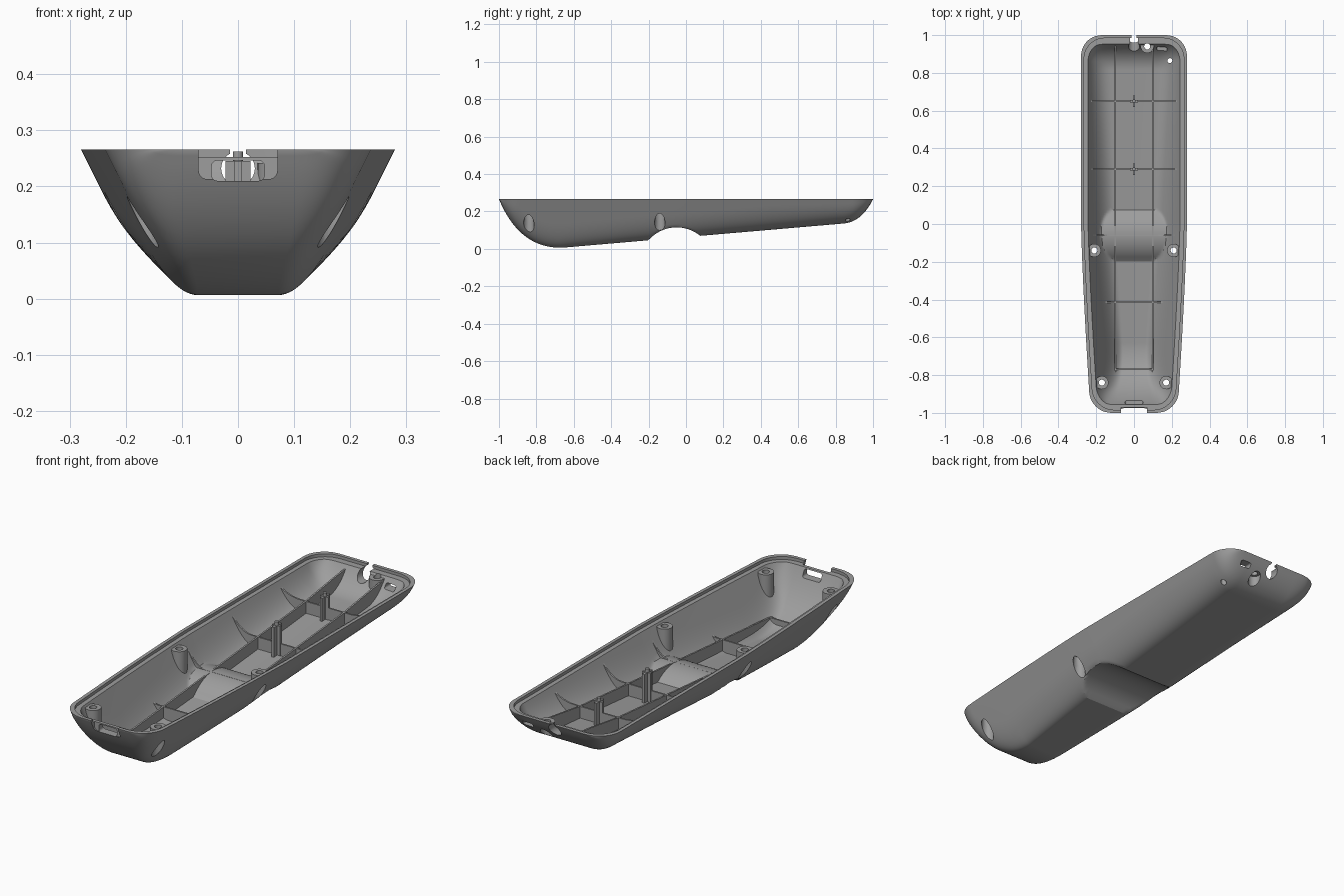
import bpy, bmesh, math
from mathutils import Matrix, Vector

if "Cube" in bpy.data.objects:
    bpy.data.objects.remove(bpy.data.objects["Cube"])

RIM = 0.266
WALL = 0.03

plastic = bpy.data.materials.new("grey plastic")
plastic.use_nodes = True
plastic.diffuse_color = (0.34, 0.34, 0.34, 1)
plastic.node_tree.nodes["Principled BSDF"].inputs["Base Color"].default_value = (0.34, 0.34, 0.34, 1)


def finish(name, bm):
    bmesh.ops.recalc_face_normals(bm, faces=bm.faces)
    me = bpy.data.meshes.new(name)
    bm.to_mesh(me)
    bm.free()
    me.materials.append(plastic)
    ob = bpy.data.objects.new(name, me)
    bpy.context.collection.objects.link(ob)
    return ob


def boolean(ob, other, op="DIFFERENCE", keep=False):
    mod = ob.modifiers.new("cut", "BOOLEAN")
    mod.operation, mod.object, mod.solver = op, other, "EXACT"
    bpy.context.view_layer.update()
    bpy.context.view_layer.objects.active = ob
    bpy.ops.object.modifier_apply(modifier=mod.name)
    if not keep:
        bpy.data.objects.remove(other)


def smooth(ob):
    ob.data.shade_smooth()
    ob.data.set_sharp_from_angle(angle=math.radians(28))


# Shape rules for the tray
def slope(y):
    return 0.003 + 0.086 * (y + 0.7)


def bezier(a, b, c, t):
    return a * (1 - t) ** 2 + 2 * b * t * (1 - t) + c * t * t


FRONT_END = [bezier(Vector((-1, RIM)), Vector((-0.89, 0.0)), Vector((-0.66, slope(-0.66))), i / 30) for i in range(31)]
BACK_END = [bezier(Vector((0.84, slope(0.84))), Vector((0.94, slope(0.93))), Vector((1, RIM)), i / 30) for i in range(31)]
KEEL = FRONT_END + BACK_END


def bottom(y):
    for a, b in zip(KEEL, KEEL[1:]):
        if y <= b.x:
            return a.y + (b.y - a.y) * max(0, y - a.x) / (b.x - a.x)
    return RIM


def half_width(y):
    w, r = 0.28 - 0.05 * max(0, -y) ** 1.3, 0.11
    over = max(0, abs(y) - (1 - r))
    return w - r + math.sqrt(max(0, r * r - over * over))


def scoop(y):
    d = 0.0392 - (y + 0.05) ** 2
    return math.sqrt(d) - 0.083 if d > 0 else -1


STATIONS = [0.5 * s + 0.5 * math.sin(s * math.pi / 2) for s in [i / 100 - 1 for i in range(201)]]
STATIONS[0], STATIONS[-1] = -0.9999, 0.9999


def half_section(y, inset):
    """Side wall, rounded bilge and flat bottom, from rim to centre."""
    w = half_width(y) - inset
    zb = min(bottom(y) + 0.6 * inset, RIM - 0.001)
    depth = RIM - zb
    corner = Vector((w - 0.5 * depth, zb))
    top = Vector((w, RIM))
    start = corner.lerp(top, min(0.13, 0.8 * depth) / depth)
    end = Vector((corner.x - min(0.09, 0.4 * corner.x), zb))
    pts = [top] + [bezier(start, corner, end, i / 16) for i in range(17)]
    floor = min(scoop(y) + 0.6 * inset, RIM)
    return [(p.x, max(p.y, floor)) for p in pts]


def loft(name, inset, top):
    bm = bmesh.new()
    rings = []
    for y in STATIONS:
        half = half_section(y, inset)
        if top > RIM:
            half = [(half[0][0], top)] + half
        ring = half + [(-x, z) for x, z in reversed(half)]
        rings.append([bm.verts.new((x, y * (1 - inset), z)) for x, z in ring])
    n = len(rings[0])
    for a, b in zip(rings, rings[1:]):
        for i in range(n):
            j = (i + 1) % n
            bm.faces.new((a[i], a[j], b[j], b[i]))
    bm.faces.new(rings[0])
    bm.faces.new(rings[-1])
    return finish(name, bm)


def plate(name, outline, axis, low, high):
    """Extrude an outline along an axis between two positions."""
    place = {"x": lambda a, b, c: (c, a, b), "y": lambda a, b, c: (a, c, b), "z": lambda a, b, c: (a, b, c)}[axis]
    bm = bmesh.new()
    lo = [bm.verts.new(place(a, b, low)) for a, b in outline]
    hi = [bm.verts.new(place(a, b, high)) for a, b in outline]
    bm.faces.new(lo)
    bm.faces.new(hi)
    for i in range(len(lo)):
        j = (i + 1) % len(lo)
        bm.faces.new((lo[i], lo[j], hi[j], hi[i]))
    return finish(name, bm)


def disc(cx, cy, r, n=32):
    return [(cx + r * math.cos(2 * math.pi * i / n), cy + r * math.sin(2 * math.pi * i / n)) for i in range(n)]


def round_box(x0, x1, z0, z1, r):
    pts = []
    for k, (cx, cz) in enumerate([(x1 - r, z1 - r), (x0 + r, z1 - r), (x0 + r, z0 + r), (x1 - r, z0 + r)]):
        for i in range(7):
            a = math.pi / 2 * (k + i / 6)
            pts.append((cx + r * math.cos(a), cz + r * math.sin(a)))
    return pts


# Hollow tray with a stepped rim
tray = loft("tray_shell", 0, RIM)
boolean(tray, loft("cavity_cutter", WALL, 0.3))
side = [(half_width(y) - 0.016, y * 0.984) for y in STATIONS]
step = side + [(-x, y) for x, y in reversed(side)]
boolean(tray, plate("step_cutter", step, "z", 0.252, 0.31))

# Screw bosses with counterbored holes
core = loft("trim_helper", WALL * 0.5, RIM)
core.hide_render = True
BOSSES = [("front_left", 0.17, -0.84), ("front_right", -0.17, -0.84),
          ("middle_left", 0.21, -0.14), ("middle_right", -0.21, -0.14), ("back", 0.07, 0.94)]
for name, x, y in BOSSES:
    boss = plate(name + "_screw_boss", disc(x, y, 0.035), "z", -0.1, 0.242)
    boolean(boss, core, "INTERSECT", keep=True)
    for r, top in ((0.028, 0.212), (0.016, 0.3)):
        boolean(boss, plate("bore_cutter", disc(x, y, r), "z", -0.2, top))
    boolean(tray, plate("bore_cutter", disc(x, y, 0.028), "z", -0.2, 0.212))
    boolean(tray, plate("bore_cutter", disc(x, y, 0.016), "z", -0.2, 0.31))
    smooth(boss)

# Openings: front port, back cable notch, back slot and small hole
OPENINGS = [
    (round_box(-0.07, 0.07, 0.213, 0.34, 0.015), "y", -1.1, -0.972),
    (round_box(-0.047, 0.047, 0.21, 0.246, 0.01), "y", -1.1, -0.88),
    (disc(0, 0.232, 0.03), "y", 0.9, 1.1),
    (round_box(-0.014, 0.014, 0.23, 0.3, 0.004), "y", 0.9, 1.1),
    (round_box(0.12, 0.175, 0.207, 0.23, 0.008), "y", 0.91, 1.1),
    (disc(0.19, 0.865, 0.013), "z", -0.1, 0.3),
]
for outline, axis, low, high in OPENINGS:
    boolean(tray, plate("opening_cutter", outline, axis, low, high))
smooth(tray)


def rib(name, outline, axis, at, thick=0.008):
    ob = plate(name, outline, axis, at - thick / 2, at + thick / 2)
    boolean(ob, core, "INTERSECT", keep=True)


# Cross ribs, low in the middle and rising to the walls
for n, y in enumerate((-0.77, -0.415, -0.06, 0.29, 0.65)):
    low = slope(y) + 0.075
    high = 0.225
    curve = [(0.13 + 0.1 * t, low + (high - low) * t ** 2) for t in [i / 8 for i in range(9)]] + [(0.245, high)]
    top = [(-x, z) for x, z in reversed(curve)] + curve
    rib(f"cross_rib_{n + 1}", top + [(0.245, -0.05), (-0.245, -0.05)], "y", y)

# Long ribs, one on each side
for name, x in (("left", 0.1), ("right", -0.1)):
    top = [(-0.9, slope(-0.9) + 0.075), (0.65, slope(0.65) + 0.075), (0.86, 0.225), (0.95, 0.235)]
    rib(name + "_long_rib", top + [(0.95, -0.05), (-0.9, -0.05)], "x", x)

# Cross-shaped posts on the two rear ribs
for name, y in (("middle", 0.29), ("rear", 0.65)):
    floor = slope(y) + 0.01
    for part, w, d in (("web", 0.006, 0.03), ("flange", 0.022, 0.006)):
        outline = [(-w, y - d), (w, y - d), (w, y + d), (-w, y + d)]
        plate(f"{name}_post_{part}", outline, "z", floor, 0.245)
    pin = plate(name + "_post_pin", disc(0, y, 0.009, 16), "z", floor, 0.262)
    smooth(pin)

bpy.data.objects.remove(core)
